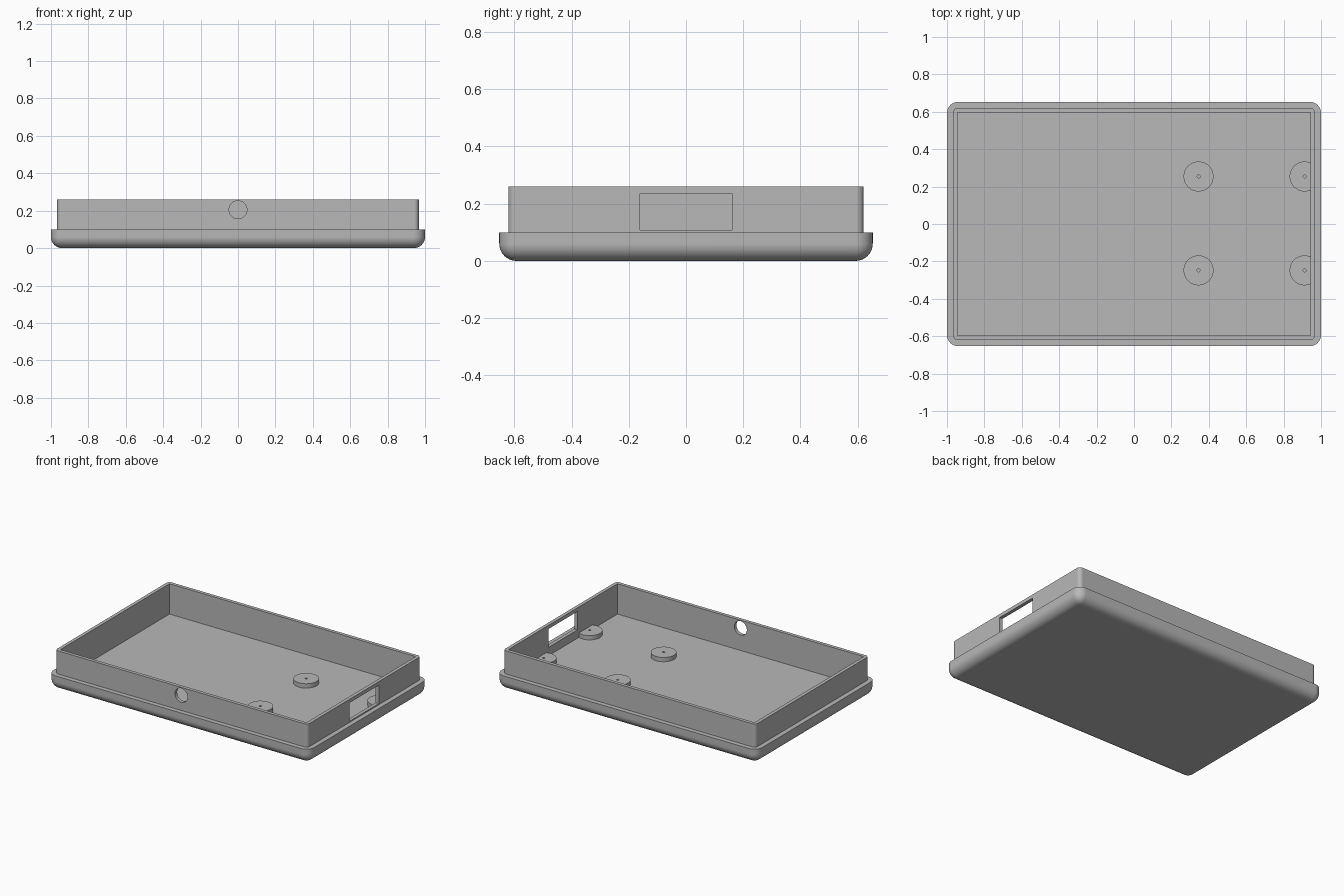
import bpy
import bmesh
import math
from mathutils import Matrix, Vector

old = bpy.data.objects.get("Cube")
if old:
    bpy.data.objects.remove(old, do_unlink=True)

grey = bpy.data.materials.new("grey plastic")
grey.use_nodes = True
COLOUR = (0.48, 0.48, 0.48, 1)
grey.diffuse_color = COLOUR
grey.node_tree.nodes["Principled BSDF"].inputs["Base Color"].default_value = COLOUR

FLOOR, LEDGE, RIM = 0.05, 0.10, 0.26
INNER_X, INNER_Y = 0.943, 0.597


def finish(name, bm):
    bmesh.ops.recalc_face_normals(bm, faces=bm.faces)
    mesh = bpy.data.meshes.new(name)
    bm.to_mesh(mesh)
    bm.free()
    mesh.materials.append(grey)
    obj = bpy.data.objects.new(name, mesh)
    bpy.context.collection.objects.link(obj)
    return obj


def box(name, low, high, radius=0, keep=None, segments=8):
    """Box between two corners; edges chosen by keep are rounded."""
    low, high = Vector(low), Vector(high)
    bm = bmesh.new()
    size = Matrix.Diagonal((*(high - low), 1))
    bmesh.ops.create_cube(bm, size=1, matrix=Matrix.Translation((low + high) / 2) @ size)
    if radius:
        edges = [e for e in bm.edges if keep(e)]
        bmesh.ops.bevel(bm, geom=edges, offset=radius, segments=segments,
                        profile=0.5, affect='EDGES')
    return finish(name, bm)


def cylinder(name, centre, radius, depth, turn=None, sides=48):
    bm = bmesh.new()
    bmesh.ops.create_cone(bm, cap_ends=True, segments=sides, radius1=radius,
                          radius2=radius, depth=depth,
                          matrix=Matrix.Translation(centre) @ (turn or Matrix()))
    return finish(name, bm)


def combine(target, tool, operation):
    """Apply a boolean to the target and remove the tool."""
    mod = target.modifiers.new("combine", 'BOOLEAN')
    mod.operation, mod.solver, mod.object = operation, 'EXACT', tool
    graph = bpy.context.evaluated_depsgraph_get()
    mesh = bpy.data.meshes.new_from_object(target.evaluated_get(graph))
    target.modifiers.clear()
    target.data = mesh
    bpy.data.objects.remove(tool, do_unlink=True)


def smooth(obj):
    bpy.ops.object.select_all(action='DESELECT')
    obj.select_set(True)
    bpy.context.view_layer.objects.active = obj
    bpy.ops.object.shade_smooth_by_angle(angle=math.radians(35))
    obj.modifiers.new("flat panels", 'WEIGHTED_NORMAL').keep_sharp = True


def not_top(edge):
    return min(v.co.z for v in edge.verts) < LEDGE - 0.01


def upright(edge):
    return abs(edge.verts[0].co.z - edge.verts[1].co.z) > 0.01


# Rounded base with the stepped-in wall standing on it
tray = box("case_tray", (-1, -0.653, 0), (1, 0.653, LEDGE), 0.06, not_top)
wall = box("wall", (-0.967, -0.621, 0.07), (0.967, 0.621, RIM), 0.026, upright)
combine(tray, wall, 'UNION')

# Hollow interior
cavity = box("cavity", (-INNER_X, -INNER_Y, FLOOR), (INNER_X, INNER_Y, RIM + 0.1))
combine(tray, cavity, 'DIFFERENCE')

# Rectangular port in the left wall, round port in the front wall
port = box("port", (0.9, -0.16, 0.108), (1.1, 0.16, 0.235))
combine(tray, port, 'DIFFERENCE')
hole = cylinder("hole", (0, -0.61, 0.205), 0.048, 0.1, Matrix.Rotation(math.pi / 2, 4, 'X'))
combine(tray, hole, 'DIFFERENCE')
smooth(tray)

# Round mounting posts with pilot holes, trimmed where they meet the wall
POST_TOP = 0.08
for x, place in ((0.345, "inner"), (0.912, "outer")):
    for y, side in ((-0.248, "front"), (0.254, "back")):
        post = cylinder(f"mounting_post_{place}_{side}", (x, y, (FLOOR + POST_TOP) / 2),
                        0.08, POST_TOP - FLOOR)
        pilot = cylinder("pilot", (x, y, POST_TOP), 0.008, 0.05, sides=16)
        combine(post, pilot, 'DIFFERENCE')
        bm = bmesh.new()
        bm.from_mesh(post.data)
        bmesh.ops.bisect_plane(bm, geom=bm.verts[:] + bm.edges[:] + bm.faces[:],
                               plane_co=(INNER_X, 0, 0), plane_no=(1, 0, 0),
                               clear_outer=True)
        bm.to_mesh(post.data)
        bm.free()
        smooth(post)
